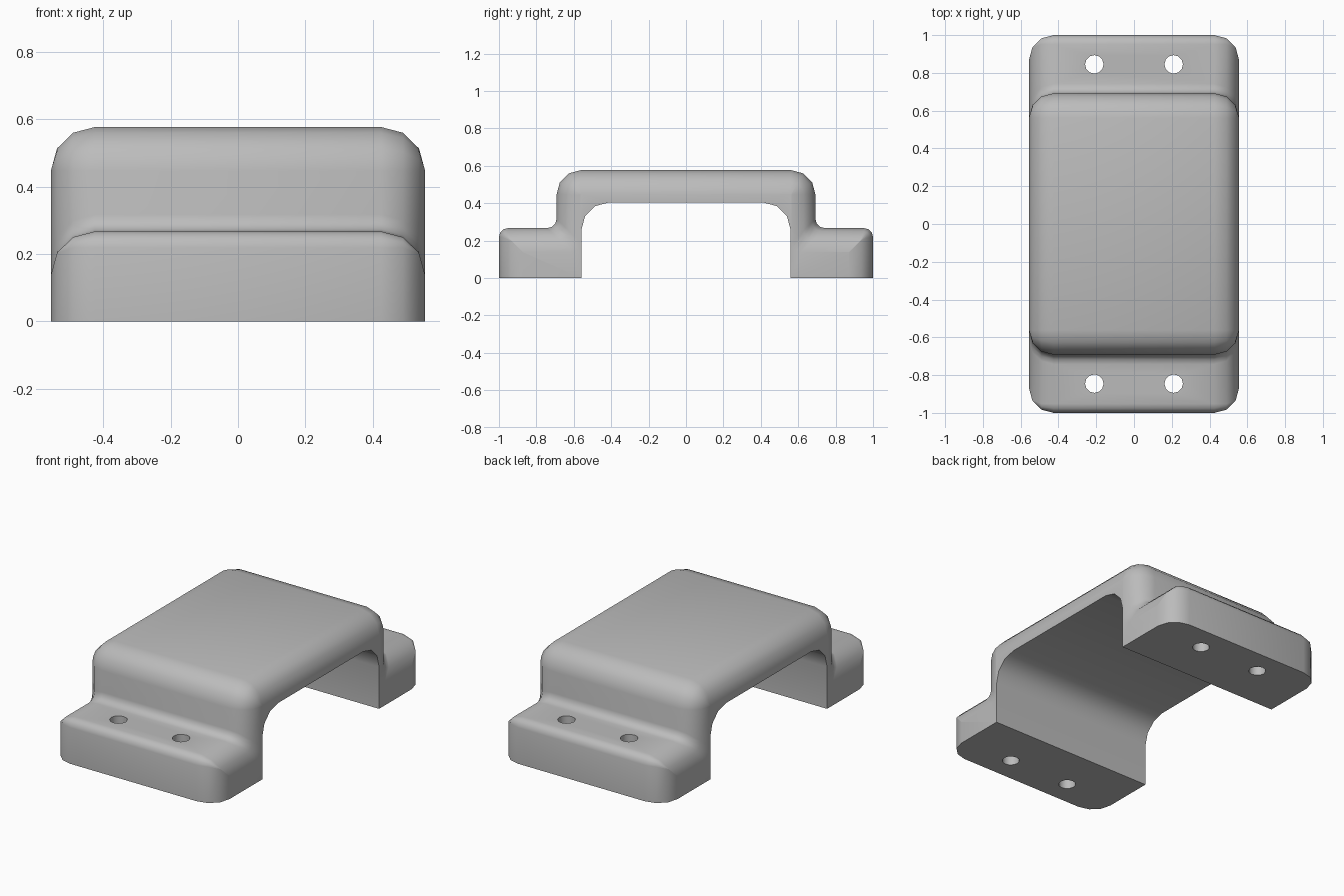
import bpy
import bmesh
from math import sin, cos, radians
from mathutils import Vector, Matrix

if "Cube" in bpy.data.objects:
    bpy.data.objects.remove(bpy.data.objects["Cube"], do_unlink=True)

HALF_WIDTH = 0.555   # half extent in x
ROUND = 0.13         # edge rounding of the outer shell
STEPS = 3            # segments per rounded corner

grey = bpy.data.materials.new("plain grey")
grey.use_nodes = True
grey.diffuse_color = (0.5, 0.5, 0.5, 1)
grey.node_tree.nodes["Principled BSDF"].inputs["Base Color"].default_value = (0.5, 0.5, 0.5, 1)


def fillet(before, corner, after, radius):
    """Arc points rounding a square corner."""
    corner = Vector(corner)
    u = (Vector(before) - corner).normalized() * radius
    v = (Vector(after) - corner).normalized() * radius
    arc = []
    for i in range(STEPS + 1):
        a = radians(90 * i / STEPS)
        arc.append(corner + u * (1 - sin(a)) + v * (1 - cos(a)))
    return arc


def section(d):
    """Closed y-z outline with its outer side moved inward by d."""
    end, foot, wall, top = -1 + d, 0.267 - d, -0.692 + d, 0.577 - d
    outer = [Vector((end, 0))]
    outer += fillet((end, 0), (end, foot), (wall, foot), max(0.048 - d, 0.002))
    outer += fillet((end, foot), (wall, foot), (wall, top), 0.05)
    outer += fillet((wall, foot), (wall, top), (0, top), max(ROUND - d, 0.002))
    inner = [Vector((-0.56, 0))]
    inner += fillet((-0.56, 0), (-0.56, 0.405), (0, 0.405), 0.15)

    def mirrored(points):
        return [Vector((-p.x, p.y)) for p in reversed(points)]

    return outer + mirrored(outer) + mirrored(inner)[::-1] + inner[::-1]


# bridge bracket: sections lofted across the width
stations = []
for i in range(STEPS + 1):
    a = radians(90 * i / STEPS)
    stations.append((HALF_WIDTH - ROUND + ROUND * sin(a), 0.98 * ROUND * (1 - cos(a))))
stations = [(-x, d) for x, d in reversed(stations)] + stations

bm = bmesh.new()
rings = [[bm.verts.new((x, p.x, p.y)) for p in section(d)] for x, d in stations]
for r1, r2 in zip(rings, rings[1:]):
    for k in range(len(r1)):
        n = (k + 1) % len(r1)
        bm.faces.new((r1[k], r1[n], r2[n], r2[k]))
bm.faces.new(rings[0])
bm.faces.new(rings[-1][::-1])
bmesh.ops.recalc_face_normals(bm, faces=bm.faces)
mesh = bpy.data.meshes.new("bridge_bracket")
bm.to_mesh(mesh)
bm.free()
mesh.materials.append(grey)
bracket = bpy.data.objects.new("bridge_bracket", mesh)
bpy.context.collection.objects.link(bracket)

# screw holes: two through each foot
bm = bmesh.new()
for x in (-0.21, 0.21):
    for y in (-0.845, 0.845):
        bmesh.ops.create_cone(bm, cap_ends=True, segments=12, radius1=0.049, radius2=0.049,
                              depth=1, matrix=Matrix.Translation((x, y, 0.1)))
hole_mesh = bpy.data.meshes.new("hole_cutter")
bm.to_mesh(hole_mesh)
bm.free()
hole_mesh.materials.append(grey)
cutter = bpy.data.objects.new("hole_cutter", hole_mesh)
cutter.hide_render = True
bpy.context.collection.objects.link(cutter)

cut = bracket.modifiers.new("screw_holes", "BOOLEAN")
cut.operation = "DIFFERENCE"
cut.solver = "EXACT"
cut.object = cutter

for o in bpy.context.selected_objects:
    o.select_set(False)
bpy.context.view_layer.objects.active = bracket
bracket.select_set(True)
bpy.ops.object.modifier_apply(modifier=cut.name)
bpy.data.objects.remove(cutter, do_unlink=True)
bpy.ops.object.shade_smooth_by_angle(angle=radians(38))
